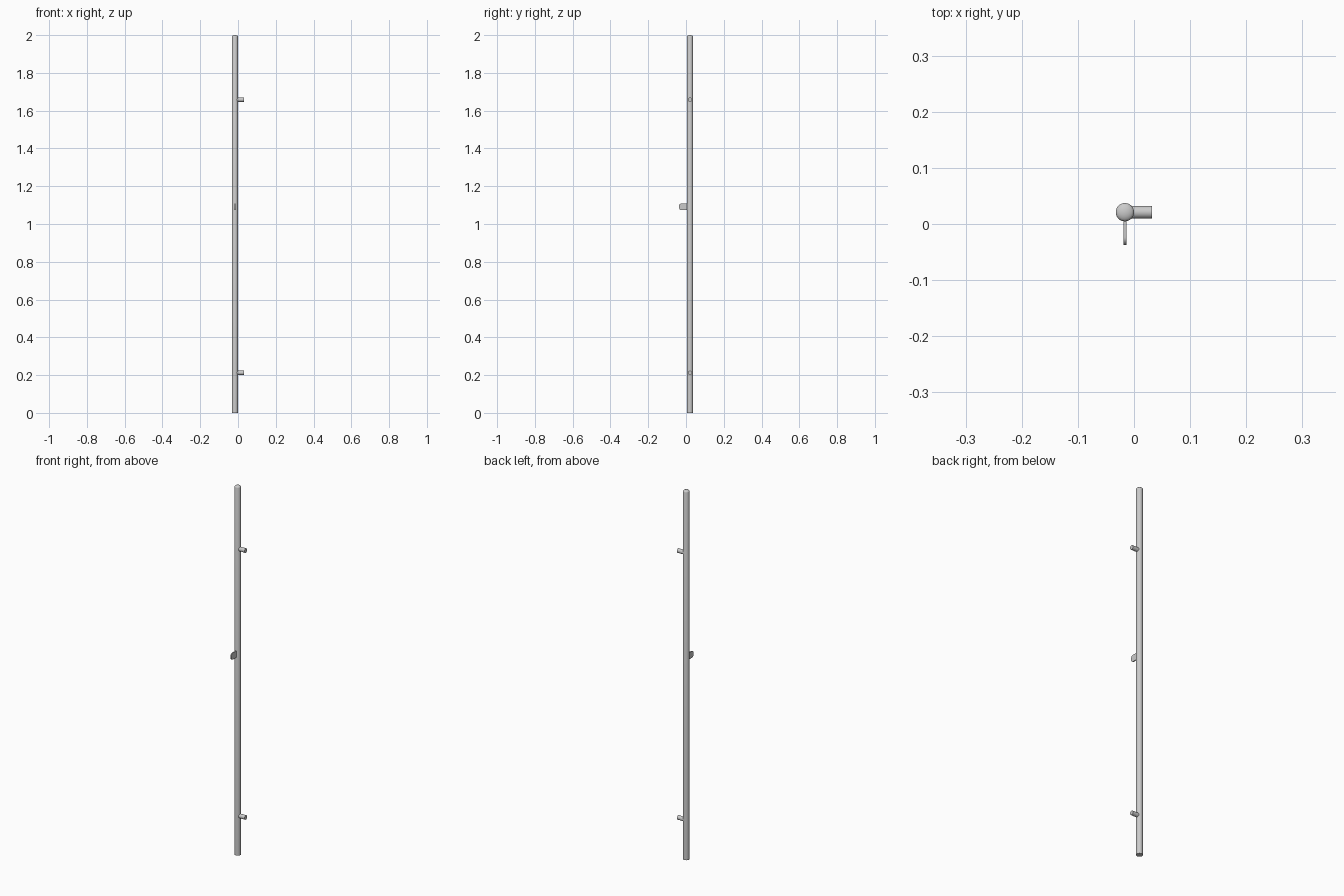
import bpy, bmesh, math
from mathutils import Matrix

if "Cube" in bpy.data.objects:
    bpy.data.objects.remove(bpy.data.objects["Cube"])

PX, PY, R = -0.0162, 0.0210, 0.0163   # post axis and radius
HALF_X, FRONT_Y = 0.0325, -0.0373

def finish(name, bm):
    bmesh.ops.recalc_face_normals(bm, faces=bm.faces)
    mesh = bpy.data.meshes.new(name)
    bm.to_mesh(mesh)
    bm.free()
    ob = bpy.data.objects.new(name, mesh)
    bpy.context.collection.objects.link(ob)
    bpy.ops.object.select_all(action='DESELECT')
    ob.select_set(True)
    bpy.context.view_layer.objects.active = ob
    bpy.ops.object.shade_smooth_by_angle(angle=math.radians(35))
    return ob

def lathe(name, profile, matrix, sides=32):
    """Closed solid of revolution from (radius, height) pairs."""
    bm = bmesh.new()
    rings = [[bm.verts.new((r * math.cos(2 * math.pi * i / sides),
                            r * math.sin(2 * math.pi * i / sides), z))
              for i in range(sides)] for r, z in profile]
    for a, b in zip(rings, rings[1:]):
        for i in range(sides):
            j = (i + 1) % sides
            bm.faces.new((a[i], a[j], b[j], b[i]))
    bm.faces.new(rings[0])
    bm.faces.new(rings[-1])
    bm.transform(matrix)
    return finish(name, bm)

# Upright post: flat foot, softly domed top
DOME = 0.008
dome = [(R * math.cos(a), 2 - DOME + DOME * math.sin(a))
        for a in (math.radians(d) for d in (0, 20, 40, 60, 75, 86))]
lathe("post", [(R, 0)] + dome, Matrix.Translation((PX, PY, 0)))

# Two side pegs, pointing to +x
for label, z in (("lower", 0.212), ("upper", 1.658)):
    m = Matrix.Translation((PX, PY, z)) @ Matrix.Rotation(math.pi / 2, 4, 'Y')
    lathe(label + "_peg", [(0.0115, 0), (0.0115, HALF_X - PX)], m, 24)

# Thin front tab with rounded outer corners
TAB_Z, TAB_H, TAB_T, CORNER = 1.091, 0.018, 0.0028, 0.014
outline = [(PY, TAB_Z - TAB_H)]
for sign, degs in ((-1, range(0, 91, 15)), (1, range(90, -1, -15))):
    for d in degs:
        a = math.radians(d)
        outline.append((FRONT_Y + CORNER - CORNER * math.sin(a),
                        TAB_Z + sign * (TAB_H - CORNER + CORNER * math.cos(a))))
outline.append((PY, TAB_Z + TAB_H))
bm = bmesh.new()
face = bm.faces.new([bm.verts.new((PX - TAB_T, y, z)) for y, z in outline])
ext = bmesh.ops.extrude_face_region(bm, geom=[face])
bmesh.ops.translate(bm, vec=(2 * TAB_T, 0, 0),
                    verts=[v for v in ext["geom"] if isinstance(v, bmesh.types.BMVert)])
finish("front_tab", bm)
